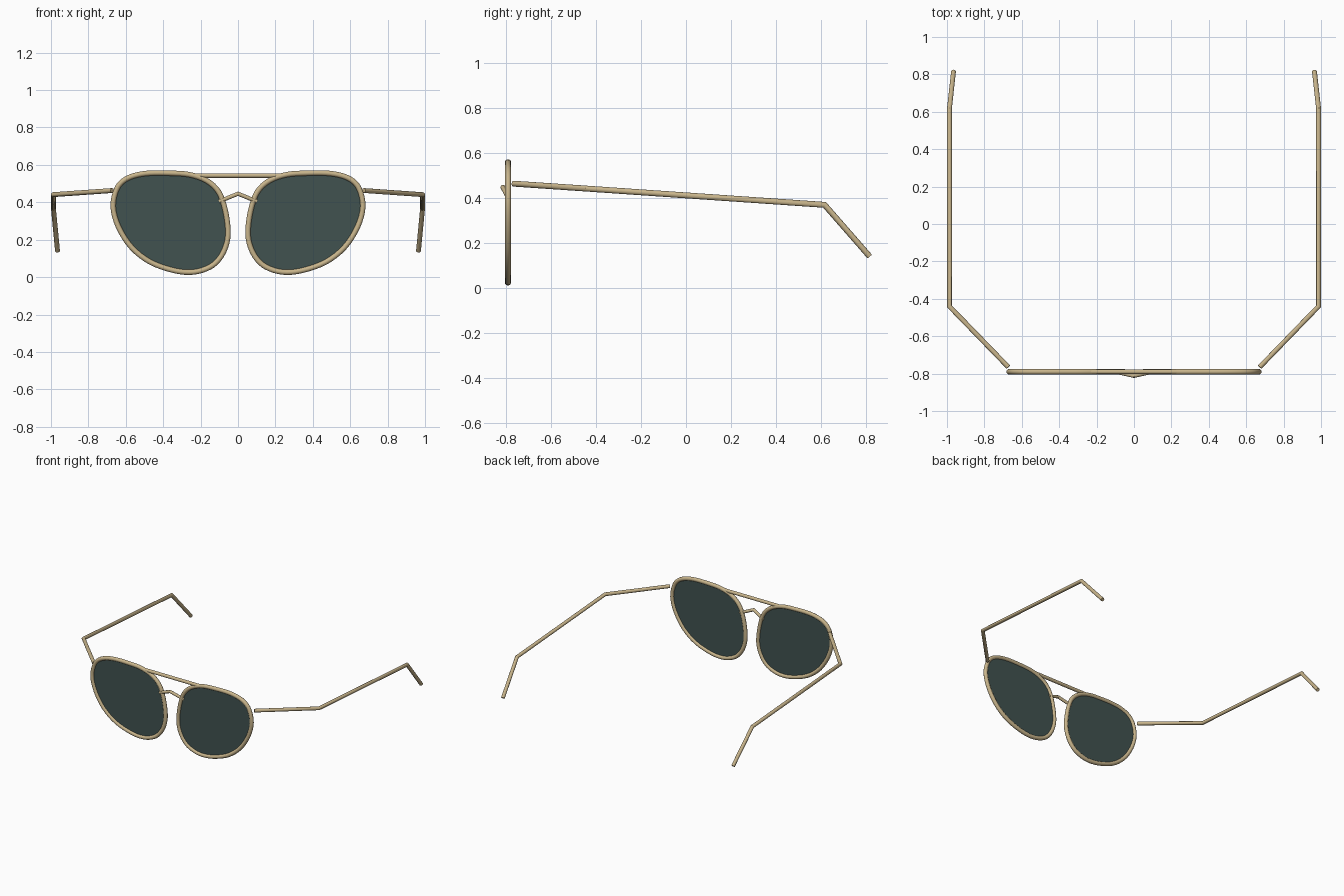
import bpy, bmesh, math
from mathutils import Vector

if "Cube" in bpy.data.objects:
    bpy.data.objects.remove(bpy.data.objects["Cube"])


def make_material(name, rgb):
    mat = bpy.data.materials.new(name)
    mat.use_nodes = True
    mat.diffuse_color = (*rgb, 1)
    mat.node_tree.nodes["Principled BSDF"].inputs["Base Color"].default_value = (*rgb, 1)
    return mat


GOLD = make_material("pale gold metal", (0.58, 0.46, 0.26))
GLASS = make_material("dark green glass", (0.052, 0.085, 0.08))


def finish(name, bm, mat):
    bmesh.ops.recalc_face_normals(bm, faces=bm.faces)
    mesh = bpy.data.meshes.new(name)
    bm.to_mesh(mesh)
    bm.free()
    mesh.materials.append(mat)
    obj = bpy.data.objects.new(name, mesh)
    bpy.context.collection.objects.link(obj)
    bpy.ops.object.select_all(action="DESELECT")
    obj.select_set(True)
    bpy.context.view_layer.objects.active = obj
    bpy.ops.object.shade_smooth_by_angle(angle=math.radians(35))


def tube(name, path, radius, closed=False, sides=12):
    """Sweep a circle along a path with mitred corners."""
    path = [Vector(p) for p in path]
    n = len(path)
    bm = bmesh.new()
    rings = []
    for i, p in enumerate(path):
        before = path[i - 1] if i or closed else None
        after = path[(i + 1) % n] if i < n - 1 or closed else None
        d_in = (p - before).normalized() if before else (after - p).normalized()
        d_out = (after - p).normalized() if after else d_in
        plane = (d_in + d_out).normalized()
        if not rings:
            u = plane.orthogonal().normalized()
            v = plane.cross(u)
            angles = [math.tau * k / sides for k in range(sides)]
            spots = [p + radius * (u * math.cos(a) + v * math.sin(a)) for a in angles]
        else:
            # slide the previous ring along its segment onto the mitre plane
            spots = [q.co + d_in * ((p - q.co).dot(plane) / d_in.dot(plane))
                     for q in rings[-1]]
        rings.append([bm.verts.new(s) for s in spots])
    for i in range(n if closed else n - 1):
        a, b = rings[i], rings[(i + 1) % n]
        for k in range(sides):
            j = (k + 1) % sides
            bm.faces.new((a[k], a[j], b[j], b[k]))
    if not closed:
        bm.faces.new(rings[0])
        bm.faces.new(rings[-1])
    finish(name, bm, GOLD)


def smooth_loop(points, steps=4):
    """Closed spline through the points."""
    pts = [Vector(p) for p in points]
    n = len(pts)
    out = []
    for i in range(n):
        a, b, c, d = (pts[(i + k) % n] for k in (-1, 0, 1, 2))
        for s in range(steps):
            t = s / steps
            out.append(0.5 * (2 * b + (c - a) * t + (2 * a - 5 * b + 4 * c - d) * t ** 2
                              + (3 * b - a - 3 * c + d) * t ** 3))
    return out


FRONT_Y = -0.79
# Teardrop lens outline (x, z)
OUTLINE = smooth_loop([
    (0.473, 0.556), (0.366, 0.556), (0.26, 0.548), (0.168, 0.516), (0.104, 0.457),
    (0.070, 0.366), (0.053, 0.249), (0.064, 0.168), (0.099, 0.099), (0.152, 0.053),
    (0.238, 0.027), (0.34, 0.035), (0.468, 0.08), (0.57, 0.16), (0.64, 0.27),
    (0.668, 0.377), (0.65, 0.468), (0.612, 0.516), (0.553, 0.543)])

# Temple arm from hinge to ear tip
ARM = [(0.672, -0.765, 0.463), (0.987, -0.44, 0.441),
       (0.987, 0.615, 0.369), (0.965, 0.815, 0.14)]

for side, s in (("left", 1), ("right", -1)):
    tube(side + "_rim", [(s * x, FRONT_Y, z) for x, z in OUTLINE], 0.0145, closed=True)
    tube(side + "_temple_arm", [(s * x, y, z) for x, y, z in ARM], 0.013)

    # Flat lens plate
    bm = bmesh.new()
    face = bm.faces.new([bm.verts.new((s * x, FRONT_Y - 0.003, z)) for x, z in OUTLINE])
    grown = bmesh.ops.extrude_face_region(bm, geom=[face], use_keep_orig=True)
    moved = [e for e in grown["geom"] if isinstance(e, bmesh.types.BMVert)]
    bmesh.ops.translate(bm, verts=moved, vec=(0, 0.006, 0))
    finish(side + "_lens", bm, GLASS)

# Straight brow bar and bent nose bridge
tube("brow_bar", [(-0.235, FRONT_Y, 0.543), (0.235, FRONT_Y, 0.543)], 0.0125)
tube("nose_bridge", [(-0.1, FRONT_Y, 0.405), (0, FRONT_Y - 0.022, 0.446),
                     (0.1, FRONT_Y, 0.405)], 0.011)
